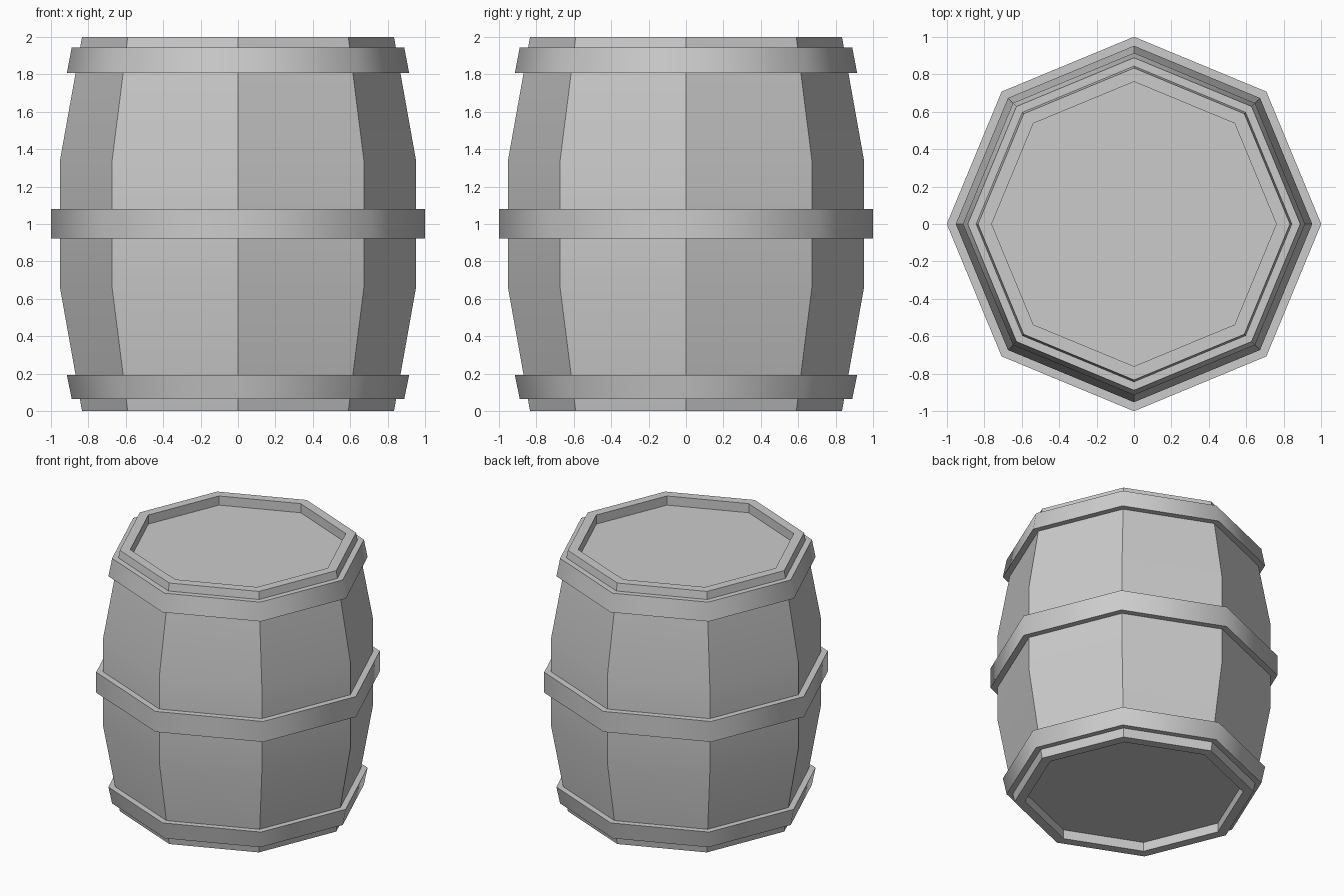
import bpy
import bmesh
from math import cos, sin, pi, radians

if "Cube" in bpy.data.objects:
    bpy.data.objects.remove(bpy.data.objects["Cube"])

SIDES = 8


def lathe(name, profile, closed, smooth_angle):
    """Sweep an (r, z) profile around z in eight steps; open profiles get end caps."""
    bm = bmesh.new()
    rings = [[bm.verts.new((r * cos(2 * pi * i / SIDES), r * sin(2 * pi * i / SIDES), z))
              for i in range(SIDES)] for r, z in profile]
    pairs = list(zip(rings, rings[1:]))
    if closed:
        pairs.append((rings[-1], rings[0]))
    else:
        bm.faces.new(rings[0])
        bm.faces.new(rings[-1])
    for a, b in pairs:
        for i in range(SIDES):
            j = (i + 1) % SIDES
            bm.faces.new((a[i], a[j], b[j], b[i]))
    bmesh.ops.recalc_face_normals(bm, faces=bm.faces)
    mesh = bpy.data.meshes.new(name)
    bm.to_mesh(mesh)
    bm.free()
    obj = bpy.data.objects.new(name, mesh)
    bpy.context.collection.objects.link(obj)
    bpy.ops.object.select_all(action='DESELECT')
    obj.select_set(True)
    bpy.context.view_layer.objects.active = obj
    bpy.ops.object.shade_smooth_by_angle(angle=radians(smooth_angle))
    return obj


# Bulging stave body with a recessed lid and base
lathe("barrel_body",
      [(0.76, 0.07), (0.76, 0), (0.833, 0), (0.952, 0.667),
       (0.952, 1.333), (0.833, 2), (0.76, 2), (0.76, 1.93)],
      False, 30)

# Hoops: (name, bottom z, bottom radius, top z, top radius)
for name, z0, r0, z1, r1 in (("bottom_hoop", 0.065, 0.888, 0.193, 0.914),
                             ("middle_hoop", 0.923, 1.0, 1.08, 1.0),
                             ("top_hoop", 1.807, 0.914, 1.943, 0.888)):
    lathe(name, [(r0, z0), (r1, z1), (r1 - 0.07, z1), (r0 - 0.07, z0)], True, 50)
